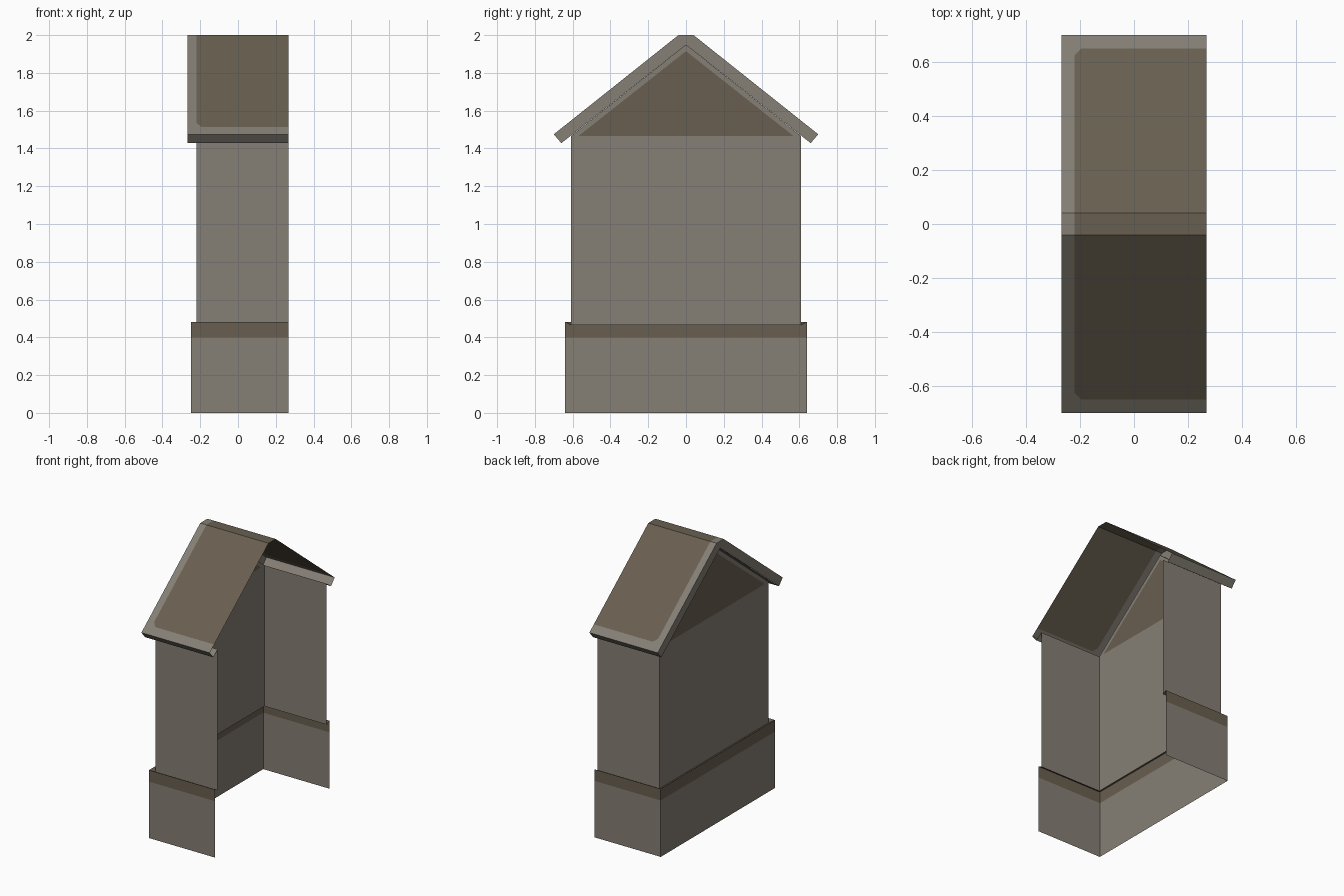
import bpy
import bmesh

cube = bpy.data.objects.get("Cube")
if cube:
    bpy.data.objects.remove(cube)


def material(name, colour):
    mat = bpy.data.materials.new(name)
    mat.use_nodes = True
    mat.diffuse_color = (*colour, 1)
    mat.node_tree.nodes["Principled BSDF"].inputs["Base Color"].default_value = (*colour, 1)
    return mat


MATERIALS = [material("grey_stone", (0.235, 0.212, 0.178)),
             material("brown_stone", (0.140, 0.114, 0.080))]
GREY, BROWN = 0, 1


def sheet(name, faces):
    """Object from (points, colour) faces, welded where they meet."""
    bm = bmesh.new()
    for points, colour in faces:
        face = bm.faces.new([bm.verts.new(p) for p in points])
        face.material_index = colour
    bmesh.ops.remove_doubles(bm, verts=bm.verts[:], dist=0.0005)
    mesh = bpy.data.meshes.new(name)
    bm.to_mesh(mesh)
    bm.free()
    for mat in MATERIALS:
        mesh.materials.append(mat)
    obj = bpy.data.objects.new(name, mesh)
    bpy.context.collection.objects.link(obj)
    return obj


def mirrored(half):
    return half + [(-y, z) for y, z in reversed(half)]


OPEN = 0.268                      # open side of the building
WALL_X, WALL_Y = -0.22, 0.61      # wall planes
EAVE, APEX = 1.465, 1.95          # wall top and underside of the ridge
END = -0.268                      # gable end of the roof


def plan(offset):
    x, y = WALL_X - offset, WALL_Y + offset
    return [(OPEN, y), (x, y), (x, -y), (OPEN, -y)]


def band(lower, upper, colour):
    """Three-sided strip between two (offset, height) levels."""
    (o0, z0), (o1, z1) = lower, upper
    a, b = plan(o0), plan(o1)
    return [([(*a[i], z0), (*a[i + 1], z0), (*b[i + 1], z1), (*b[i], z1)], colour)
            for i in range(3)]


# Plinth with a brown top band and a narrow ledge
sheet("plinth", band((0.03, 0), (0.03, 0.4), GREY)
      + band((0.03, 0.4), (0.03, 0.482), BROWN)
      + band((0.03, 0.482), (0, 0.466), BROWN))

# Walls
sheet("walls", band((0, 0.466), (0, EAVE), GREY))

# Gable with a brown triangular panel
outer = [(WALL_X, y, z) for y, z in [(-WALL_Y, EAVE), (0, APEX), (WALL_Y, EAVE)]]
inner = [(WALL_X, y, z) for y, z in [(-0.57, EAVE), (0, 1.915), (0.57, EAVE)]]
gable = [([outer[i], outer[i + 1], inner[i + 1], inner[i]], GREY) for i in range(2)]
gable.append(([inner[2], inner[0], inner[1]], BROWN))
sheet("gable", gable)

# Roof covering: brown slopes with a grey border and clipped border corners
SLOPE = (2 - 1.475) / (0.70 - 0.04)


def on_slope(y):
    return (y, 2 + SLOPE * (y + 0.04))


half = [(-0.66, 1.428), on_slope(-0.70), on_slope(-0.65), on_slope(-0.625), on_slope(-0.04)]
profile = mirrored(half)
stops = [END, WALL_X, WALL_X + 0.025, OPEN]
last = len(profile) - 2
roof = []
for i, ((y0, z0), (y1, z1)) in enumerate(zip(profile, profile[1:])):
    row = min(i, last - i)
    for k, (x0, x1) in enumerate(zip(stops, stops[1:])):
        a, b, c, d = (x0, y0, z0), (x1, y0, z0), (x1, y1, z1), (x0, y1, z1)
        if row == 2 and k == 1:
            front = i < last / 2
            roof.append(([a, b, d] if front else [a, c, d], GREY))
            roof.append(([b, c, d] if front else [a, b, c], BROWN))
        else:
            roof.append(([a, b, c, d], BROWN if row >= 2 and k >= 1 else GREY))
sheet("roof_covering", roof)

# Bargeboard closing the gable end of the roof
sheet("bargeboard", [([(END, y, z) for y, z in profile + [(0, APEX)]], GREY)])

# Soffits under the eaves and the gable overhang
under = [(-0.66, 1.428), (-WALL_Y, EAVE), (0, APEX), (WALL_Y, EAVE), (0.66, 1.428)]
soffit = []
for i, ((y0, z0), (y1, z1)) in enumerate(zip(under, under[1:])):
    x1 = OPEN if i in (0, 3) else WALL_X
    soffit.append(([(END, y1, z1), (x1, y1, z1), (x1, y0, z0), (END, y0, z0)], GREY))
sheet("soffits", soffit)
